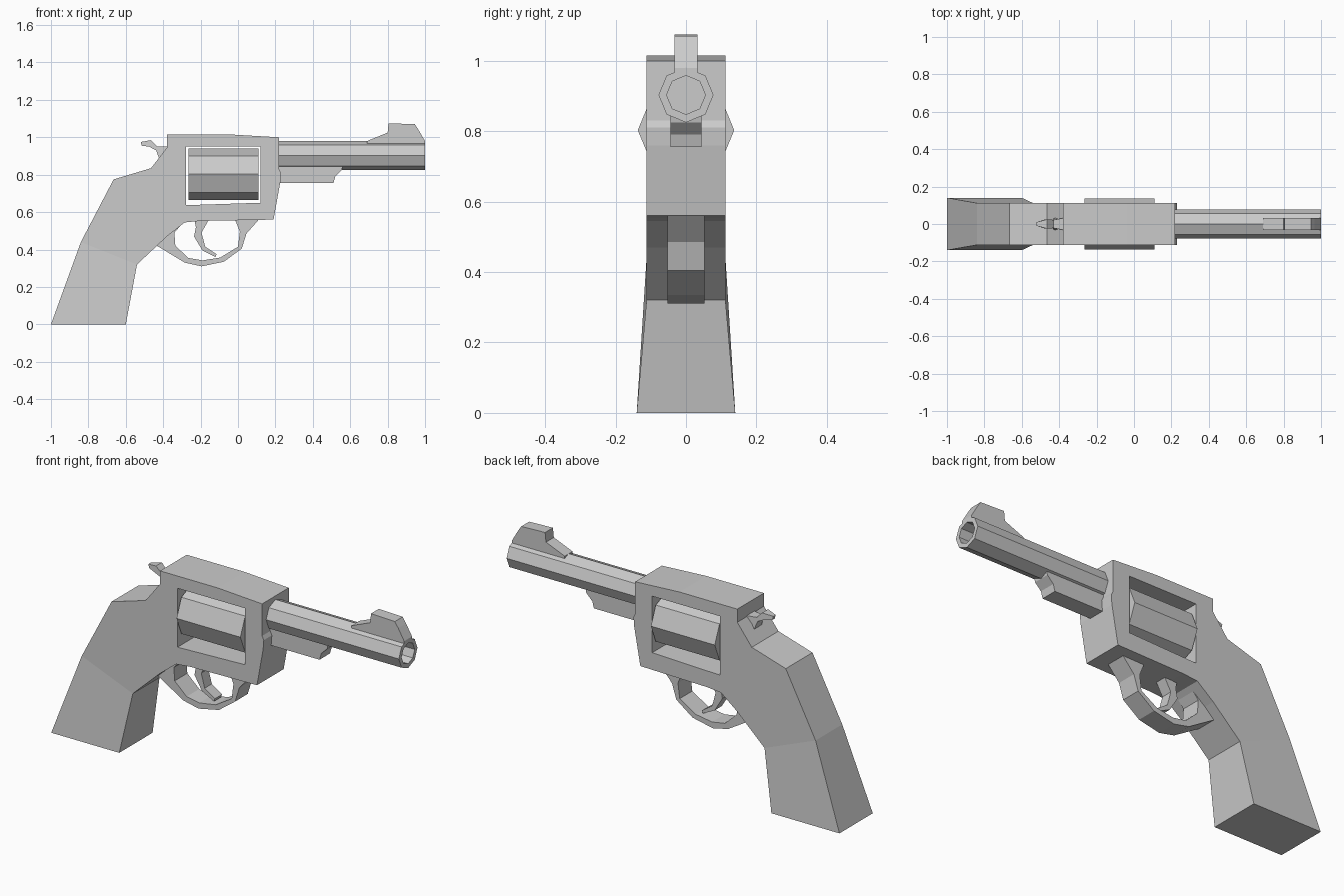
import bpy, bmesh, math
from mathutils import Matrix


def finish(name, bm):
    bmesh.ops.recalc_face_normals(bm, faces=bm.faces)
    mesh = bpy.data.meshes.new(name)
    bm.to_mesh(mesh)
    bm.free()
    ob = bpy.data.objects.new(name, mesh)
    bpy.context.collection.objects.link(ob)
    return ob


def plate(name, pts, width):
    """Side profile of (x, z) or (x, z, half width) points, symmetric about y = 0."""
    bm = bmesh.new()
    sides = [[bm.verts.new((p[0], s * (p[2] if len(p) > 2 else width), p[1])) for p in pts]
             for s in (-1, 1)]
    for side in sides:
        bm.faces.new(side)
    a, b = sides
    for i in range(len(pts)):
        j = (i + 1) % len(pts)
        bm.faces.new((a[i], a[j], b[j], b[i]))
    return finish(name, bm)


def octagon(x0, x1, z, r):
    bm = bmesh.new()
    m = Matrix.Translation(((x0 + x1) / 2, 0, z)) @ Matrix.Rotation(math.pi / 2, 4, 'Y')
    bmesh.ops.create_cone(bm, cap_ends=True, segments=8, radius1=r, radius2=r,
                          depth=x1 - x0, matrix=m)
    return bm


# Frame with upper grip, and the window cut through it
frame = plate("frame", [
    (-0.38, 1.015), (-0.04, 1.015), (0.22, 1.0), (0.22, 0.83), (0.23, 0.81), (0.226, 0.76),
    (0.19, 0.56), (-0.20, 0.553), (-0.285, 0.545), (-0.38, 0.47), (-0.54, 0.32),
    (-0.84, 0.44), (-0.665, 0.775), (-0.465, 0.835), (-0.38, 0.945)], 0.112)
cutter = plate("window_cutter", [(-0.277, 0.637), (0.12, 0.65), (0.12, 0.95), (-0.277, 0.95)], 0.3)
cutter.hide_render = True
cutter.hide_viewport = True
cut = frame.modifiers.new("window", 'BOOLEAN')
cut.operation = 'DIFFERENCE'
cut.solver = 'EXACT'
cut.object = cutter

# Flared lower grip
plate("grip", [(-1, 0, 0.14), (-0.6, 0, 0.14), (-0.54, 0.32), (-0.84, 0.44)], 0.112)

# Rotating cylinder
finish("cylinder", octagon(-0.265, 0.11, 0.803, 0.137))

# Barrel with recessed bore
bm = octagon(0.2, 1.0, 0.903, 0.078)
bm.normal_update()
muzzle = max(bm.faces, key=lambda f: f.calc_center_median().x)
bmesh.ops.inset_individual(bm, faces=[muzzle], thickness=0.023)
bmesh.ops.inset_individual(bm, faces=[muzzle], thickness=0.0, depth=-0.3)
finish("barrel", bm)

# Front sight and lug under the barrel
plate("front_sight", [(0.69, 0.965), (0.69, 0.98), (0.80, 1.025), (0.805, 1.075),
                      (0.945, 1.07), (0.965, 1.04), (1.0, 0.98), (1.0, 0.965)], 0.033)
plate("barrel_lug", [(0.2, 0.85), (0.56, 0.85), (0.555, 0.825), (0.52, 0.79),
                     (0.51, 0.755), (0.2, 0.755)], 0.044)

# Trigger guard: outer edge, then inner edge back
plate("trigger_guard", [
    (0.12, 0.57), (0.045, 0.485), (0.02, 0.405), (-0.075, 0.335), (-0.195, 0.31),
    (-0.285, 0.33), (-0.45, 0.43), (-0.36, 0.53), (-0.28, 0.56), (-0.34, 0.49),
    (-0.335, 0.42), (-0.265, 0.355), (-0.19, 0.342), (-0.095, 0.357), (0.0, 0.415),
    (0.01, 0.495), (-0.02, 0.57)], 0.053)

# Trigger
plate("trigger", [(-0.235, 0.57), (-0.15, 0.57), (-0.195, 0.49), (-0.175, 0.415),
                  (-0.115, 0.375), (-0.12, 0.36), (-0.19, 0.395), (-0.235, 0.47),
                  (-0.225, 0.52)], 0.03)

# Hammer with tapered spur
plate("hammer", [(-0.36, 0.95), (-0.43, 0.95, 0.022), (-0.465, 0.985, 0.025),
                 (-0.52, 0.975, 0.01), (-0.515, 0.955, 0.01), (-0.475, 0.95, 0.025),
                 (-0.437, 0.93, 0.022), (-0.42, 0.88), (-0.36, 0.88)], 0.035)
